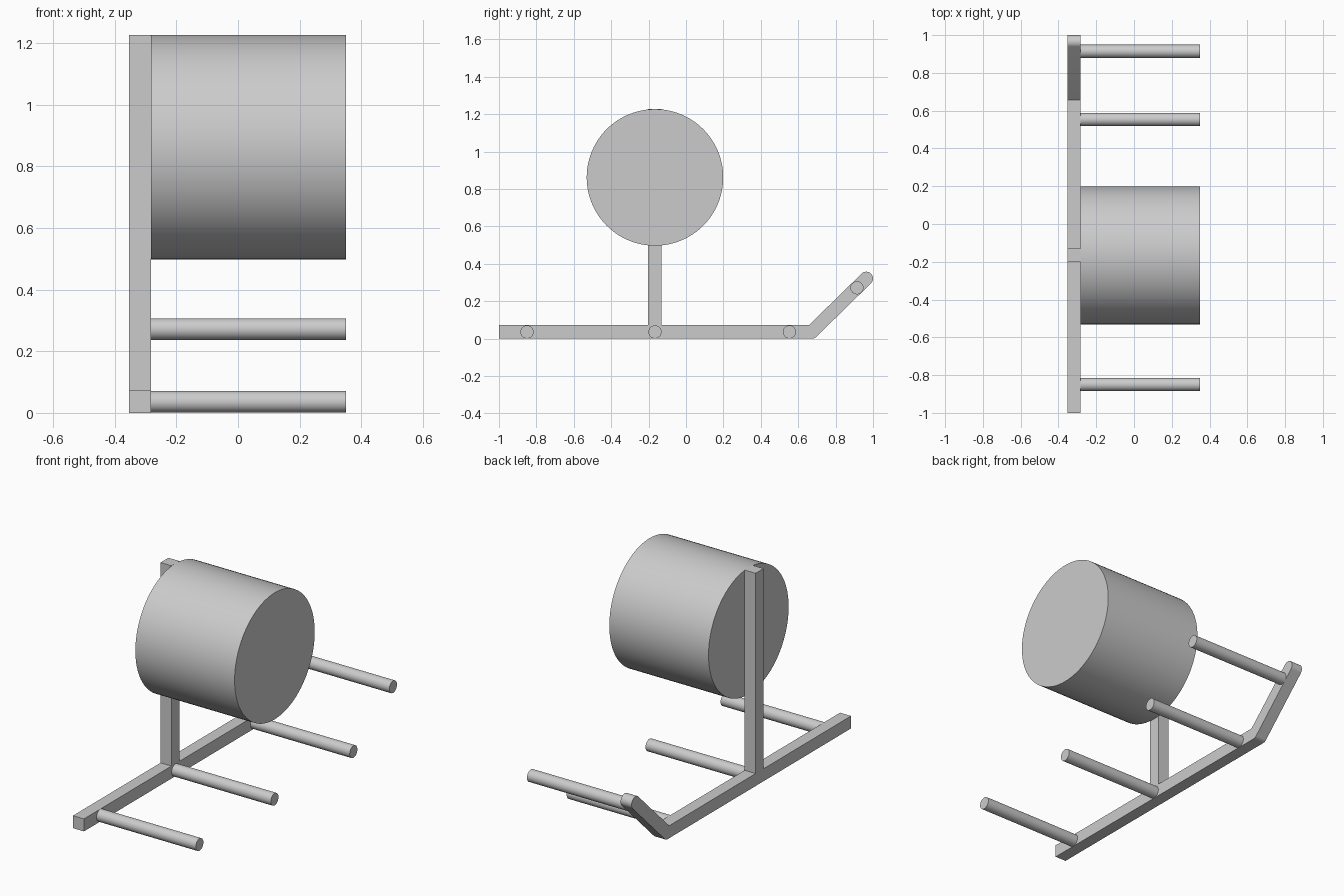
import bpy, bmesh, math
from mathutils import Matrix

cube = bpy.data.objects.get("Cube")
if cube:
    bpy.data.objects.remove(cube, do_unlink=True)

GREY = (0.6, 0.6, 0.6, 1)
mat = bpy.data.materials.new("plain grey")
mat.use_nodes = True
mat.diffuse_color = GREY
mat.node_tree.nodes["Principled BSDF"].inputs["Base Color"].default_value = GREY

LEFT, FACE, RIGHT = -0.353, -0.283, 0.35   # frame outer side, frame inner side, rod ends
HALF = 0.036                               # half thickness of bars, radius of rods
POST_Y = -0.166


def finish(name, bm, smooth=False):
    bmesh.ops.recalc_face_normals(bm, faces=bm.faces[:])
    mesh = bpy.data.meshes.new(name)
    bm.to_mesh(mesh)
    bm.free()
    mesh.materials.append(mat)
    obj = bpy.data.objects.new(name, mesh)
    bpy.context.collection.objects.link(obj)
    if smooth:
        bpy.ops.object.select_all(action='DESELECT')
        obj.select_set(True)
        bpy.context.view_layer.objects.active = obj
        bpy.ops.object.shade_smooth_by_angle(angle=math.radians(30))
    return obj


def extrude_profile(name, points, smooth=False):
    """Extrude a (y, z) outline across the frame thickness."""
    bm = bmesh.new()
    face = bm.faces.new([bm.verts.new((LEFT, y, z)) for y, z in points])
    out = bmesh.ops.extrude_face_region(bm, geom=[face])["geom"]
    moved = [v for v in out if isinstance(v, bmesh.types.BMVert)]
    bmesh.ops.translate(bm, verts=moved, vec=(FACE - LEFT, 0, 0))
    return finish(name, bm, smooth)


def cross_cylinder(name, y, z, radius, sides):
    """Cylinder along x, from the frame to the open side."""
    bm = bmesh.new()
    place = Matrix.Translation(((FACE + RIGHT) / 2, y, z)) @ Matrix.Rotation(math.pi / 2, 4, 'Y')
    bmesh.ops.create_cone(bm, cap_ends=True, segments=sides, radius1=radius,
                          radius2=radius, depth=RIGHT - FACE, matrix=place)
    return finish(name, bm, True)


def arc(cy, cz, start, end, steps):
    angles = [math.radians(start + (end - start) * i / steps) for i in range(steps + 1)]
    return [(cy + HALF * math.cos(a), cz + HALF * math.sin(a)) for a in angles]


# Base rail with a rounded bend and a raised, round-ended tip
bend_y, tip_y = 0.672, 1 - HALF
tip_z = HALF + tip_y - bend_y - 0.006
rail = [(-1, 0)]
rail += arc(bend_y, HALF, -90, -45, 6)
rail += arc(tip_y, tip_z, -45, 135, 20)
rail += [(bend_y - HALF * math.tan(math.pi / 8), 2 * HALF), (-1, 2 * HALF)]
extrude_profile("base_rail", rail, True)

# Upright post
low, high = 2 * HALF, 1.227
extrude_profile("upright_post", [(POST_Y - HALF, low), (POST_Y + HALF, low),
                                 (POST_Y + HALF, high), (POST_Y - HALF, high)])

# Large drum at the top of the post
cross_cylinder("drum", POST_Y, 0.862, 0.365, 96)

# Thin cross rods
rods = {"front_rod": (-0.85, HALF), "middle_rod": (POST_Y, HALF),
        "rear_rod": (0.553, HALF), "tip_rod": (0.914, 0.272)}
for name, (y, z) in rods.items():
    cross_cylinder(name, y, z, HALF - 0.001, 40)
